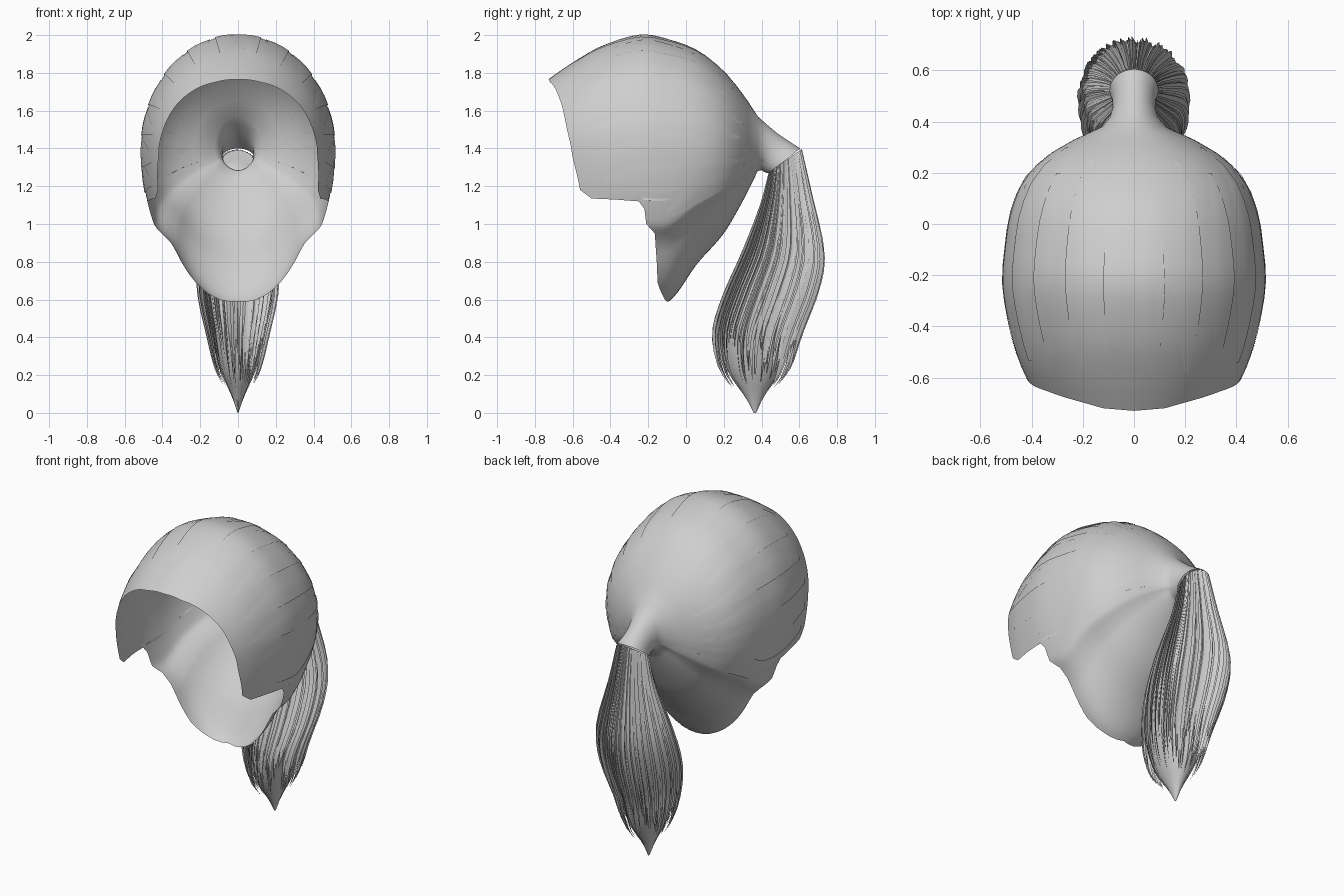
import bpy, bmesh, math, random
from mathutils import Vector

if "Cube" in bpy.data.objects:
    bpy.data.objects.remove(bpy.data.objects["Cube"])

random.seed(4)
grey = bpy.data.materials.new("hair grey")
grey.diffuse_color = (0.62, 0.62, 0.62, 1)
grey.use_nodes = True
grey.node_tree.nodes["Principled BSDF"].inputs["Base Color"].default_value = grey.diffuse_color


def curve(table, u):
    """Smooth interpolation of rows (key, values...) at key u."""
    u = min(max(u, table[0][0]), table[-1][0])
    i = max(k for k in range(len(table) - 1) if table[k][0] <= u)
    a, b = table[i], table[i + 1]
    p, q = table[max(i - 1, 0)], table[min(i + 2, len(table) - 1)]
    d = b[0] - a[0]
    t = (u - a[0]) / d
    out = []
    for k in range(1, len(a)):
        m0 = (b[k] - p[k]) / (b[0] - p[0]) * d
        m1 = (q[k] - a[k]) / (q[0] - a[0]) * d
        out.append((2*t**3 - 3*t**2 + 1) * a[k] + (t**3 - 2*t**2 + t) * m0
                   + (3*t**2 - 2*t**3) * b[k] + (t**3 - t**2) * m1)
    return out


def sheets(name, grids, closed=False, angle=60):
    """One object from grids of points; closed joins last column to first."""
    bm = bmesh.new()
    for g in grids:
        rows = [[bm.verts.new(p) for p in r] for r in g]
        n = len(rows[0])
        for a, b in zip(rows, rows[1:]):
            for j in range(n if closed else n - 1):
                k = (j + 1) % n
                bm.faces.new((a[j], a[k], b[k], b[j]))
    bmesh.ops.remove_doubles(bm, verts=bm.verts, dist=0.0002)
    if closed:
        bmesh.ops.recalc_face_normals(bm, faces=bm.faces)
    me = bpy.data.meshes.new(name)
    bm.to_mesh(me)
    bm.free()
    me.materials.append(grey)
    ob = bpy.data.objects.new(name, me)
    bpy.context.collection.objects.link(ob)
    bpy.context.view_layer.objects.active = ob
    ob.select_set(True)
    bpy.ops.object.shade_smooth_by_angle(angle=math.radians(angle))
    ob.select_set(False)
    return ob


# Head shape: y, half width, top z, bottom z
HEAD = [(-.73, .345, 1.765, .70), (-.66, .39, 1.815, .66), (-.56, .44, 1.88, .62),
        (-.45, .475, 1.94, .60), (-.24, .51, 2.0, .585), (-.09, .50, 1.975, .59),
        (.06, .475, 1.92, .79), (.20, .41, 1.81, .95), (.30, .29, 1.69, 1.12),
        (.38, .125, 1.57, 1.28)]
MID = 1.4


def head(y, phi, off=0.0):
    w, top, bot = curve(HEAD, y)
    s = math.sin(phi)
    h = top - MID if s > 0 else MID - bot
    # The nape narrows below the swept-back sides
    k = min(max((-s - .48) / .16, 0), 1)
    w *= 1 - .14 * k * k * (3 - 2 * k)
    return Vector(((w + off) * math.cos(phi), y, MID + (h + off) * s))


def phi_at(y, z):
    w, top, bot = curve(HEAD, y)
    h = top - MID if z > MID else MID - bot
    return math.asin(max(-1, min(1, (z - MID) / h)))


# Hairline from forehead, round the temple and sideburn, to the nape: y, z
LINE = [(-.73, 1.77), (-.72, 1.75), (-.70, 1.73), (-.68, 1.69), (-.655, 1.62),
        (-.63, 1.5), (-.60, 1.35), (-.575, 1.25), (-.56, 1.18), (-.50, 1.135),
        (-.38, 1.13), (-.25, 1.12), (-.22, 1.08), (-.21, 1.0), (-.165, .95),
        (-.155, .80), (-.15, .69), (-.12, .615), (-.09, .58)]
edge = [(y, phi_at(y, z)) for y, z in LINE]
half = []
for (y0, p0), (y1, p1) in zip(edge, edge[1:]):
    half += [(y0 + (y1 - y0) * k / 3, p0 + (p1 - p0) * k / 3) for k in range(3)]
half.append((-.09, -math.pi / 2))
loop = half + [(y, math.pi - p) for y, p in half[-2:0:-1]]


def tilted(front, back, w, a):
    """Point on an ellipse spanning two points in the side plane."""
    f, b = Vector((0, *front)), Vector((0, *back))
    return (f + b) / 2 + (b - f) / 2 * math.sin(a) + Vector((w * math.cos(a), 0, 0))


# Cap, running back into the gathered knot
ROWS = 20
cap = [[head(y + (.38 - y) * r / ROWS, p) for y, p in loop] for r in range(ROWS + 1)]
for f, b, w in [((.40, 1.285), (.43, 1.525), .095), ((.415, 1.275), (.49, 1.475), .083),
                ((.43, 1.27), (.55, 1.435), .085), ((.44, 1.27), (.605, 1.40), .095)]:
    cap.append([tilted(f, b, w, p) for _, p in loop])
sheets("hair_cap", [cap], closed=True)

# Thin overlapping locks combed back over the cap: angle, start y, end y
LOCKS = [(80, -.60, .1), (62, -.58, .25), (44, -.55, .2), (26, -.55, .3),
         (10, -.54, .28), (-4, -.52, .33), (-13, -.48, .3), (-25, -.15, .32)]
locks = []
for side in (0, 1):
    for deg, y0, y1 in LOCKS:
        y0 += random.uniform(0, .06)
        grid = []
        for k in range(13):
            t = k / 12
            y = y0 + (y1 - y0) * t
            mid = math.radians(deg + 4 * math.sin(3 * t))
            wide = math.radians(6) * (.25 + math.sin(math.pi * t))
            lift = .003 + .003 * math.sin(math.pi * t)
            ps = [(mid - wide, lift), (mid - wide * .3, lift),
                  (mid + wide * .3, lift * .8), (mid + wide, .002)]
            grid.append([head(y, math.pi - p if side else p, o) for p, o in ps])
        if side:
            grid = [r[::-1] for r in grid]
        locks.append(grid)
sheets("combed_locks", locks, angle=30)

# Ponytail: step, front y z, back y z, half width
TAIL = [(0, .44, 1.275, .61, 1.395, .09), (1, .395, 1.10, .66, 1.17, .13),
        (2, .305, .86, .725, .86, .205), (3, .20, .62, .70, .66, .21),
        (4, .145, .42, .61, .42, .165), (5, .185, .22, .54, .22, .115),
        (6, .31, .06, .42, .07, .035), (6.3, .355, 0, .375, 0, .004)]


def tail(t, a, scale=1.0):
    fy, fz, by, bz, w = curve(TAIL, t)
    c = Vector((0, (fy + by) / 2, (fz + bz) / 2))
    return c + (tilted((fy, fz), (by, bz), w, a) - c) * scale


# Core, closed at the knot and slimmer towards the tip
N = 40
core = [[tail(0, math.tau * j / N, 0) for j in range(N)]]
for r in range(25):
    t = 6.3 * r / 24
    slim = 1 - .3 * max(0, (t - 3.6) / 2.7)
    core.append([tail(t, math.tau * j / N, slim * (.95 if j % 2 else .9))
                 for j in range(N)])
sheets("ponytail_core", [core], closed=True)

# Loose strands standing out around the ponytail, with ragged tips
strands = []
for i in range(120):
    a = math.tau * i / 120 + random.uniform(-.03, .03)
    end = random.uniform(4.3, 5.6)
    out = random.uniform(.97, 1.04)
    lean = random.uniform(.03, .12)
    grid = []
    for k in range(15):
        t = end * k / 14
        taper = 1 - (k / 14) ** 5
        grid.append([tail(t, a - lean * taper, out - .12 * taper),
                     tail(t, a + lean * .3 * taper, out)])
    strands.append(grid)
sheets("ponytail_strands", strands, angle=40)
